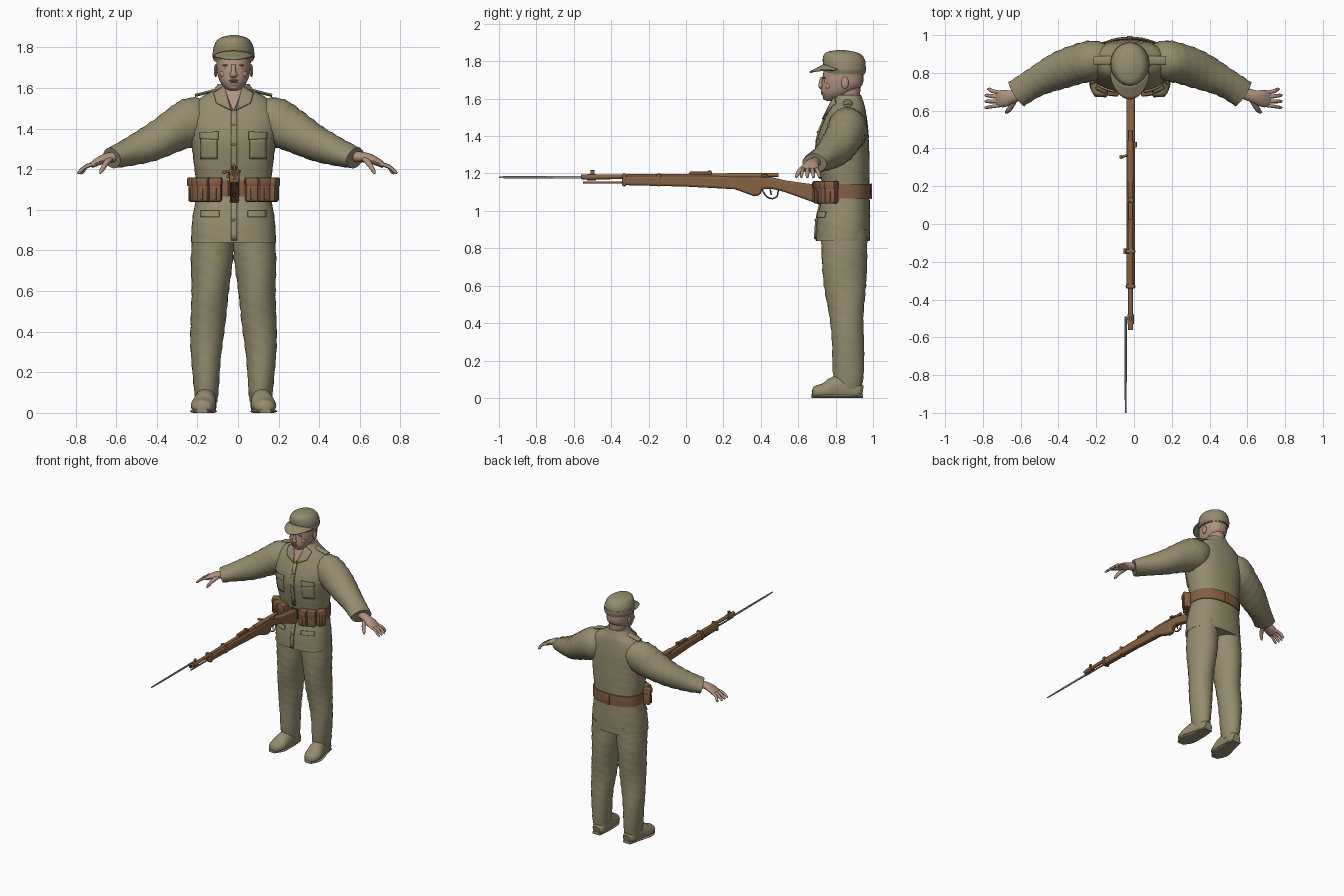
import bpy, bmesh, math
from mathutils import Vector, Matrix

if "Cube" in bpy.data.objects:
    bpy.data.objects.remove(bpy.data.objects["Cube"], do_unlink=True)

CX = -0.022   # centre line of the figure
GUN = -0.018  # centre line of the rifle


def material(name, rgb):
    m = bpy.data.materials.new(name)
    m.use_nodes = True
    m.diffuse_color = (*rgb, 1)
    m.node_tree.nodes["Principled BSDF"].inputs["Base Color"].default_value = (*rgb, 1)
    return m


CLOTH = material("khaki cloth", (0.30, 0.265, 0.155))
SKIN = material("skin", (0.44, 0.29, 0.215))
LIP = material("dark skin", (0.30, 0.17, 0.125))
LEATHER = material("brown leather", (0.235, 0.115, 0.055))
WOOD = material("brown wood", (0.24, 0.125, 0.055))
DARK = material("dark brown", (0.06, 0.03, 0.018))
STEEL = material("grey steel", (0.36, 0.36, 0.37))


def finish(name, bm, mat, angle=0.7):
    bmesh.ops.recalc_face_normals(bm, faces=bm.faces)
    me = bpy.data.meshes.new(name)
    bm.to_mesh(me)
    bm.free()
    ob = bpy.data.objects.new(name, me)
    bpy.context.collection.objects.link(ob)
    me.materials.append(mat)
    bpy.ops.object.select_all(action='DESELECT')
    ob.select_set(True)
    bpy.context.view_layer.objects.active = ob
    bpy.ops.object.shade_smooth_by_angle(angle=angle)
    return ob


def smooth(rows, k):
    """Catmull-Rom resampling of rows of numbers."""
    out = []
    for i in range(len(rows) - 1):
        a, b, c, d = (rows[max(0, min(len(rows) - 1, i + j))] for j in (-1, 0, 1, 2))
        for s in range(k):
            t = s / k
            out.append([0.5 * (2*q + (r-p)*t + (2*p-5*q+4*r-w)*t*t + (3*q-p-3*r+w)*t**3)
                        for p, q, r, w in zip(a, b, c, d)])
    return out + [list(rows[-1])]


def loft(name, rows, mat, n=20, k=4, upright=False, p=1.0, fold=0.0, floor=False):
    """Skin through oval rings (x, y, z, radius across, radius up)."""
    rows = smooth(rows, k)
    bm, rings = bmesh.new(), []
    for i, (x, y, z, ru, rv) in enumerate(rows):
        u, v = Vector((1, 0, 0)), Vector((0, 1, 0))
        if not upright:
            t = Vector(rows[min(i + 1, len(rows) - 1)][:3]) - Vector(rows[max(i - 1, 0)][:3])
            t.normalize()
            u = t.cross(Vector((0, 0, 1))).normalized()
            v = u.cross(t)
        ring = []
        for j in range(n):
            a = math.tau * j / n
            c, s = math.cos(a), math.sin(a)
            f = 1 + fold * math.sin(3 * a + i * 0.9) * math.sin(i * 1.3 + a)
            q = Vector((x, y, z)) + u * math.copysign(abs(c)**p, c) * ru * f \
                + v * math.copysign(abs(s)**p, s) * rv * f
            if floor:
                q.z = max(q.z, 0)
            ring.append(bm.verts.new(q))
        rings.append(ring)
    for r, s in zip(rings, rings[1:]):
        for j in range(n):
            bm.faces.new((r[j], r[(j+1) % n], s[(j+1) % n], s[j]))
    bm.faces.new(rings[0])
    bm.faces.new(rings[-1])
    return finish(name, bm, mat)


def box(name, loc, size, mat, turn=0, bevel=0.006):
    bm = bmesh.new()
    bmesh.ops.create_cube(bm, size=1, matrix=Matrix.Translation(loc)
                          @ Matrix.Rotation(turn, 4, 'Z') @ Matrix.Diagonal((*size, 1)))
    bmesh.ops.bevel(bm, geom=bm.edges[:], offset=bevel, segments=2, affect='EDGES', profile=0.5)
    return finish(name, bm, mat)


def ball(name, loc, size, mat):
    bm = bmesh.new()
    bmesh.ops.create_uvsphere(bm, u_segments=16, v_segments=10, radius=1,
                              matrix=Matrix.Translation(loc) @ Matrix.Diagonal((*size, 1)))
    return finish(name, bm, mat)


# Jacket body
POW = 0.85
TORSO = [(CX, .838, .84, .208, .146), (CX, .842, .95, .204, .142), (CX, .855, 1.1, .183, .126),
         (CX, .846, 1.23, .195, .136), (CX, .838, 1.35, .212, .140), (CX, .848, 1.45, .215, .126),
         (CX, .862, 1.54, .175, .098), (CX, .866, 1.585, .105, .082), (CX, .868, 1.62, .076, .068)]
loft("jacket", TORSO, CLOTH, n=40, k=6, upright=True, p=POW, fold=.012)
TORSO_FINE = smooth(TORSO, 6)


def chest_y(x, z):
    """Depth of the jacket front at a given width and height."""
    for a, b in zip(TORSO_FINE, TORSO_FINE[1:]):
        if a[2] <= z <= b[2]:
            t = (z - a[2]) / (b[2] - a[2])
            _, cy, _, rx, ry = (m + (n - m) * t for m, n in zip(a, b))
            w = min(1, abs(x - CX) / rx)
            return cy - ry * (1 - w**(2 / POW))**(POW / 2)
    return TORSO_FINE[-1][1]


def patch(name, corners, mat, lift=.004, n=6):
    """Thin plate lying on the jacket front; corners run round in (x, z)."""
    bm = bmesh.new()
    bmesh.ops.create_grid(bm, x_segments=n, y_segments=n, size=0.5)
    a, b, c, d = (Vector(q) for q in corners)
    for v in bm.verts:
        s, t = v.co.x + .5, v.co.y + .5
        q = (a * (1 - s) + b * s) * (1 - t) + (d * (1 - s) + c * s) * t
        v.co = (q.x, chest_y(q.x, q.y) - lift, q.y)
    ob = finish(name, bm, mat)
    mod = ob.modifiers.new("thickness", 'SOLIDIFY')
    mod.thickness, mod.offset = .009, 0


patch("open_throat", [(CX - .004, 1.49), (CX + .004, 1.49), (CX + .05, 1.605), (CX - .05, 1.605)], SKIN)
patch("button_placket", [(CX - .012, 1.17), (CX + .016, 1.17), (CX + .016, 1.49), (CX - .012, 1.49)], CLOTH)
patch("lower_placket", [(CX - .012, .85), (CX + .016, .85), (CX + .016, 1.05), (CX - .012, 1.05)], CLOTH)
for z in (.95, 1.22, 1.32, 1.42):
    ball("button", (CX, chest_y(CX, z) - .009, z), (.007, .004, .007), CLOTH)

# Head and cap
loft("neck", [(CX, .87, 1.5, .06, .06), (CX, .866, 1.6, .06, .064), (CX, .86, 1.7, .064, .075)],
     SKIN, upright=True)
loft("head", [(CX, .775, 1.588, .018, .022), (CX, .785, 1.597, .038, .045), (CX, .808, 1.63, .066, .083),
              (CX, .834, 1.675, .081, .109), (CX, .84, 1.73, .085, .108), (CX, .845, 1.78, .084, .1)],
     SKIN, n=28, upright=True, p=.9)
loft("nose", [(CX, .728, 1.715, .009, .008), (CX, .722, 1.685, .012, .012),
              (CX, .72, 1.663, .019, .012), (CX, .727, 1.65, .012, .006)], SKIN, n=12, upright=True)
ball("upper_lip", (CX, .728, 1.637, ), (.023, .008, .005), LIP)
ball("lower_lip", (CX, .729, 1.628), (.019, .008, .005), LIP)
ball("chin", (CX, .746, 1.606), (.022, .014, .014), SKIN)
for s in (-1, 1):
    ball("eye", (CX + s * .034, .744, 1.694), (.013, .008, .005), DARK)
    ball("eyebrow", (CX + s * .035, .741, 1.711), (.019, .008, .005), LIP)
    ball("cheek", (CX + s * .046, .762, 1.668), (.022, .02, .02), SKIN)
    ball("ear", (CX + s * .088, .85, 1.685), (.009, .02, .032), SKIN)
loft("cap_crown", [(CX, .848, 1.73, .093, .106), (CX, .848, 1.765, .101, .112), (CX, .845, 1.8, .098, .114),
                   (CX, .838, 1.832, .083, .103), (CX, .83, 1.85, .057, .075), (CX, .825, 1.86, .015, .02)],
     CLOTH, n=32, upright=True)
loft("cap_band", [(CX, .848, 1.735, .097, .11), (CX, .848, 1.755, .104, .115), (CX, .848, 1.775, .103, .115)],
     CLOTH, n=32, upright=True)
bm = bmesh.new()
bmesh.ops.create_grid(bm, x_segments=16, y_segments=5, size=0.5)
for v in bm.verts:
    a, r = v.co.x * 2.5, v.co.y + .5
    reach = r * max(0, math.cos(a)) * .075
    v.co = (CX + math.sin(a) * (.1 + r * .006), .846 - math.cos(a) * .108 - reach,
            1.742 + .035 * math.cos(a) - r * .04 * math.cos(a)**2)
brim = finish("cap_brim", bm, CLOTH)
brim.modifiers.new("thickness", 'SOLIDIFY').thickness = .008

# Paired parts: sleeves, hands, legs, shoes, pockets, pouches
for s, side in ((-1, "right_"), (1, "left_")):
    def flip(rows, c=CX):
        return [(c + s * r[0], *r[1:]) for r in rows]

    loft(side + "sleeve", flip([(.1, .872, 1.47, .07, .08), (.19, .866, 1.44, .108, .115),
         (.29, .842, 1.39, .104, .106), (.40, .80, 1.33, .094, .09), (.51, .745, 1.285, .08, .068),
         (.60, .688, 1.255, .074, .053)]), CLOTH, n=24, k=6, fold=.05)
    loft(side + "palm", flip([(.58, .695, 1.262, .032, .027), (.64, .675, 1.256, .034, .024),
         (.685, .665, 1.238, .046, .02), (.72, .662, 1.218, .042, .014)], -.003), SKIN, n=16)
    for i in range(4):
        y, tip = .628 + i * .022, .617 + i * .032
        r = .0105 if i else .009
        end = .787 - (.014 if i == 3 else 0)
        loft(side + "finger", flip([(.70, y, 1.226, r, r), (.745, (y + tip) / 2, 1.213, r, r),
             (end - .01, tip, 1.186, r * .85, r * .85), (end, tip, 1.178, .004, .004)], -.003), SKIN, n=10)
    loft(side + "thumb", flip([(.63, .66, 1.25, .018, .016), (.652, .615, 1.222, .014, .013),
         (.668, .596, 1.195, .011, .011), (.676, .588, 1.177, .004, .004)], -.003), SKIN, n=10)
    loft(side + "shoulder_strap", flip([(.075, .865, 1.592, .022, .008), (.13, .865, 1.578, .024, .008),
         (.19, .865, 1.563, .024, .008)]), CLOTH, n=10)
    loft(side + "trouser_leg", flip([(.132, .872, .05, .05, .068), (.134, .868, .12, .062, .08),
         (.135, .866, .3, .076, .086), (.125, .857, .45, .085, .094), (.115, .85, .6, .094, .11),
         (.106, .847, .76, .102, .124), (.1, .845, .9, .1, .125)]), CLOTH, n=26, k=6, upright=True, fold=.045)
    loft(side + "shoe", flip([(.155, .675, .03, .02, .02), (.154, .69, .03, .045, .034),
         (.15, .74, .035, .061, .045), (.142, .79, .045, .057, .068), (.134, .86, .05, .05, .08),
         (.13, .92, .035, .046, .05), (.13, .943, .03, .03, .035)]), CLOTH, n=20, floor=True)
    loft(side + "sole", flip([(.156, .672, .008, .03, .012), (.151, .74, .008, .065, .012),
         (.136, .85, .008, .052, .014), (.13, .945, .008, .035, .014)]), CLOTH, n=16, floor=True)

    def on_front(pts):
        return [(CX + s * x, z) for x, z in pts]
    patch(side + "lapel", on_front([(.012, 1.49), (.085, 1.525), (.098, 1.575), (.045, 1.61)]), CLOTH, .009)
    patch(side + "pocket_flap", on_front([(.075, 1.345), (.165, 1.35), (.165, 1.38), (.075, 1.385)]), CLOTH, .006)
    patch(side + "pocket", on_front([(.08, 1.25), (.16, 1.25), (.16, 1.35), (.08, 1.35)]), CLOTH, .002)
    patch(side + "skirt_flap", on_front([(.07, .965), (.16, .965), (.16, .995), (.07, .995)]), CLOTH, .006)

    # Cartridge pouches, three segments wrapped round the waist
    for d, y, w, turn in ((.088, .714, .06, .1), (.142, .734, .06, .45), (.186, .78, .06, 1.15)):
        at = Vector((CX + s * d, y, 1.092))
        out = Vector((s * math.sin(turn), -math.cos(turn), 0))
        box(side + "pouch", at, (w, .062, .105), LEATHER, s * turn, .01)
        box(side + "pouch_lid", at + out * .004 + Vector((0, 0, .045)), (w + .004, .066, .045),
            LEATHER, s * turn, .01)
        box(side + "pouch_strap", at + out * .034 - Vector((0, 0, .015)), (.014, .008, .06),
            LEATHER, s * turn, .002)

# Belt
loft("belt", [(CX, .857, 1.065, .19, .133), (CX, .857, 1.105, .191, .134), (CX, .857, 1.145, .191, .133)],
     LEATHER, n=40, upright=True, p=POW)
box("buckle", (CX, .722, 1.105), (.06, .012, .075), DARK, 0, .004)
box("belt_back_loop", (CX, .99, 1.105), (.03, .01, .085), LEATHER, 0, .003)

# Rifle stock with magazine, cut from a side profile
profile = [(-.34, 1.138), (-.34, 1.186), (0, 1.188), (.35, 1.184), (.46, 1.18), (.53, 1.163), (.62, 1.15),
           (.75, 1.135), (.745, 1.022), (.62, 1.068), (.53, 1.1), (.46, 1.118), (.41, 1.117),
           (.395, 1.083), (.365, 1.078), (.26, 1.116), (0, 1.13)]
bm = bmesh.new()
face = bm.faces.new([bm.verts.new((GUN - .022, y, z)) for y, z in profile])
ext = bmesh.ops.extrude_face_region(bm, geom=[face])
bmesh.ops.translate(bm, vec=(.044, 0, 0), verts=[g for g in ext["geom"] if isinstance(g, bmesh.types.BMVert)])
stock = finish("rifle_stock", bm, WOOD)
bev = stock.modifiers.new("rounding", 'BEVEL')
bev.width, bev.segments = .012, 3


def rod(name, a, b, r, mat, n=12):
    return loft(name, [(*a, r, r), (*b, r, r)], mat, n=n, k=1)


rod("barrel", (GUN, -.56, 1.181), (GUN, .3, 1.188), .013, WOOD)
rod("cleaning_rod", (GUN, -.55, 1.152), (GUN, -.3, 1.152), .006, WOOD)
rod("receiver", (GUN, .22, 1.186), (GUN, .44, 1.186), .018, WOOD)
rod("bolt", (GUN, .4, 1.192), (GUN, .495, 1.192), .011, WOOD)
rod("bolt_handle", (GUN, .37, 1.19), (GUN - .045, .355, 1.186), .006, WOOD)
ball("bolt_knob", (GUN - .05, .355, 1.185), (.01, .01, .01), WOOD)
box("bolt_lug", (GUN + .018, .42, 1.19), (.03, .03, .012), WOOD, 0, .003)
box("rear_sight", (GUN, .08, 1.202), (.022, .12, .016), WOOD, 0, .003)
box("rear_sight_leaf", (GUN, .125, 1.21), (.03, .02, .01), WOOD, 0, .003)
box("front_sight", (GUN, -.5, 1.203), (.012, .022, .03), WOOD, 0, .003)
for y in (-.33, -.145):
    box("barrel_band", (GUN, y, 1.166), (.052, .024, .07), WOOD, 0, .01)
box("sling_swivel", (GUN - .028, -.145, 1.165), (.02, .03, .015), WOOD, 0, .004)
loft("trigger_guard", [(GUN, .405, 1.115, .008, .004), (GUN, .43, 1.078, .008, .004),
     (GUN, .462, 1.066, .008, .004), (GUN, .487, 1.08, .008, .004), (GUN, .493, 1.112, .008, .004)], WOOD, n=8)
rod("trigger", (GUN, .45, 1.115), (GUN, .456, 1.085), .004, DARK, 8)
rod("muzzle_bore", (GUN, -.562, 1.181), (GUN, -.555, 1.181), .007, DARK)

# Spike bayonet on the right of the muzzle
rod("bayonet_socket", (GUN, -.53, 1.18), (GUN, -.48, 1.18), .017, WOOD)
rod("bayonet_arm", (GUN, -.5, 1.18), (GUN - .026, -.5, 1.18), .006, STEEL)
loft("bayonet_spike", [(GUN - .026, -.49, 1.18, .006, .008), (GUN - .026, -.9, 1.18, .0055, .007),
     (GUN - .026, -1.0, 1.18, .003, .004)], STEEL, n=8, k=2)
